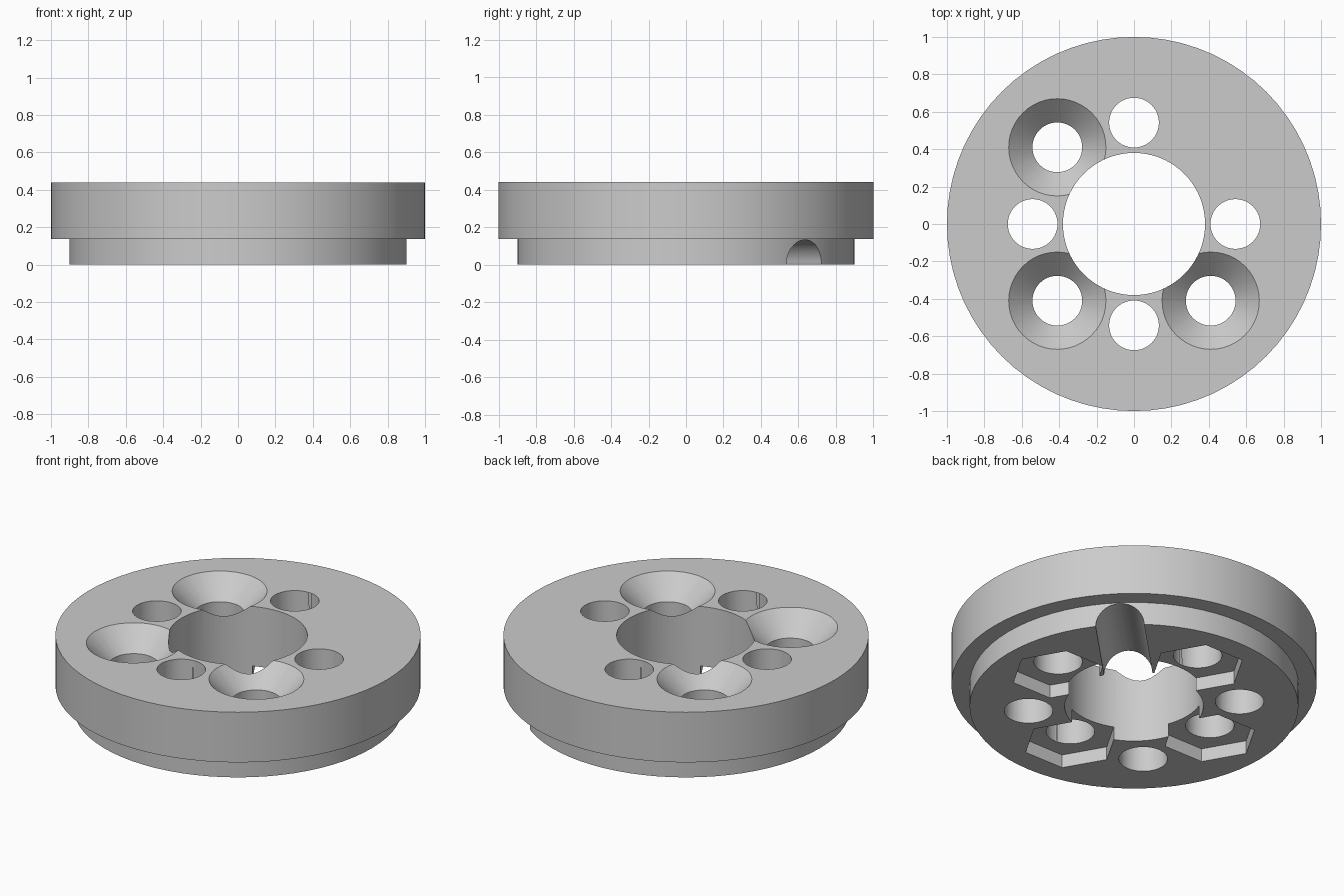
import bpy, bmesh, math
from mathutils import Matrix

if "Cube" in bpy.data.objects:
    bpy.data.objects.remove(bpy.data.objects["Cube"], do_unlink=True)

TOP, LEDGE = 0.44, 0.137
HOLE_R, HEAD_R = 0.133, 0.26
NUT_R, NUT_DEPTH = 0.26, 0.08
HOLE_AT, SCREW_AT = 0.542, 0.41

grey = bpy.data.materials.new("light_grey")
grey.use_nodes = True
colour = (0.6, 0.6, 0.6, 1)
grey.diffuse_color = colour
grey.node_tree.nodes["Principled BSDF"].inputs["Base Color"].default_value = colour


def lathe(name, profile, sides, matrix=Matrix(), ring=False):
    """Turn (radius, z) points about z; cap the ends, or close the loop for a ring."""
    bm = bmesh.new()
    rows = []
    for r, z in profile:
        rows.append([bm.verts.new((r * math.cos(2 * math.pi * i / sides),
                                   r * math.sin(2 * math.pi * i / sides), z))
                     for i in range(sides)])
    pairs = list(zip(rows, rows[1:]))
    if ring:
        pairs.append((rows[-1], rows[0]))
    else:
        bm.faces.new(rows[0])
        bm.faces.new(rows[-1])
    for a, b in pairs:
        for i in range(sides):
            j = (i + 1) % sides
            bm.faces.new((a[i], a[j], b[j], b[i]))
    bmesh.ops.recalc_face_normals(bm, faces=bm.faces)
    bm.transform(matrix)
    mesh = bpy.data.meshes.new(name)
    bm.to_mesh(mesh)
    bm.free()
    obj = bpy.data.objects.new(name, mesh)
    bpy.context.collection.objects.link(obj)
    return obj


# Stepped disc with the central bore
body = lathe("stepped_disc", [(0.38, 0), (0.9, 0), (0.9, LEDGE), (1, LEDGE),
                              (1, TOP), (0.38, TOP)], 72, ring=True)
body.data.materials.append(grey)
cutters = []

# Straight holes with hexagonal nut pockets underneath
for x, y in ((1, 0), (0, 1), (-1, 0), (0, -1)):
    place = Matrix.Translation((x * HOLE_AT, y * HOLE_AT, 0))
    cutters.append(lathe("hole_cutter", [(HOLE_R, -0.1), (HOLE_R, TOP + 0.1)], 48, place))
    cutters.append(lathe("nut_cutter", [(NUT_R, -0.1), (NUT_R, NUT_DEPTH)], 6, place))

# Countersunk screw holes on three of the diagonals
for x, y in ((-1, 1), (-1, -1), (1, -1)):
    place = Matrix.Translation((x * SCREW_AT, y * SCREW_AT, 0))
    cutters.append(lathe("screw_cutter", [
        (HOLE_R, -0.1), (HOLE_R, TOP - HEAD_R + HOLE_R),
        (HEAD_R, TOP), (HEAD_R + 0.02, TOP + 0.02)], 48, place))

# Round-topped groove along the remaining diagonal of the underside
along = Matrix.Rotation(math.pi / 4, 4, "Z") @ Matrix.Rotation(math.pi / 2, 4, "Y")
cutters.append(lathe("groove_cutter", [(HOLE_R, 0.1), (HOLE_R, 1.1)], 48, along))

# Cut everything out of the disc
bpy.ops.object.select_all(action="DESELECT")
bpy.context.view_layer.objects.active = body
body.select_set(True)
for cutter in cutters:
    cut = body.modifiers.new("cut", "BOOLEAN")
    cut.operation = "DIFFERENCE"
    cut.solver = "EXACT"
    cut.object = cutter
    bpy.ops.object.modifier_apply(modifier=cut.name)
    bpy.data.objects.remove(cutter, do_unlink=True)

bpy.ops.object.shade_smooth_by_angle(angle=math.radians(30))
